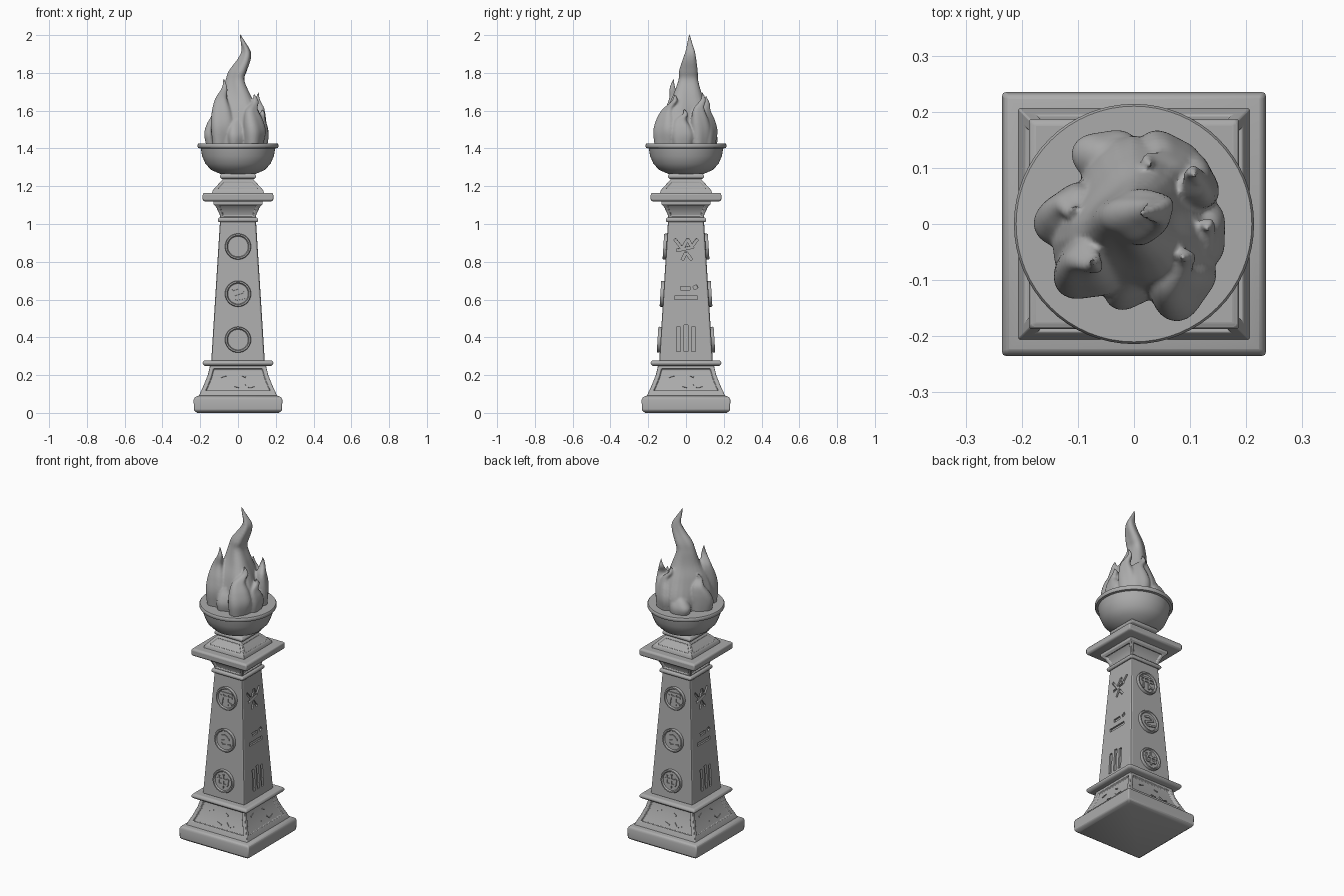
import bpy, bmesh
from math import sin, cos, pi, atan2, radians, hypot
from mathutils import Matrix, Vector

old = bpy.data.objects.get("Cube")
if old:
    bpy.data.objects.remove(old, do_unlink=True)

stone = bpy.data.materials.new("grey stone")
stone.use_nodes = True
GREY = (0.41, 0.41, 0.41, 1)
stone.diffuse_color = GREY
stone.node_tree.nodes["Principled BSDF"].inputs["Base Color"].default_value = GREY


def finish(name, bm, smooth=True):
    """Turn a bmesh into a shaded object."""
    bmesh.ops.recalc_face_normals(bm, faces=bm.faces)
    mesh = bpy.data.meshes.new(name)
    bm.to_mesh(mesh)
    bm.free()
    mesh.materials.append(stone)
    obj = bpy.data.objects.new(name, mesh)
    bpy.context.collection.objects.link(obj)
    if smooth:
        bpy.ops.object.select_all(action='DESELECT')
        obj.select_set(True)
        bpy.context.view_layer.objects.active = obj
        bpy.ops.object.shade_smooth_by_angle(angle=radians(35))
    return obj


def loft(bm, rings):
    """Skin closed rings and cap both ends; returns the faces per band."""
    loops = [[bm.verts.new(p) for p in ring] for ring in rings]
    n = len(loops[0])
    bands = [[bm.faces.new((a[i], a[(i + 1) % n], b[(i + 1) % n], b[i])) for i in range(n)]
             for a, b in zip(loops, loops[1:])]
    bm.faces.new(loops[0][::-1])
    bm.faces.new(loops[-1])
    bm.normal_update()
    return bands


def square_part(name, profile, panel=None, border=0.02, depth=0.01, bevel=0.006, smooth=True):
    """Square loft from (half width, z); panel gives the bands to recess."""
    bm = bmesh.new()
    bands = loft(bm, [[(-h, -h, z), (h, -h, z), (h, h, z), (-h, h, z)] for h, z in profile])
    if panel:
        for side in range(4):
            faces = [b[side] for b in bands[panel[0]:panel[1]]]
            bmesh.ops.inset_region(bm, faces=faces, thickness=border, use_even_offset=True)
            bmesh.ops.inset_region(bm, faces=faces, thickness=0.004, depth=-depth,
                                   use_even_offset=True)
    obj = finish(name, bm, smooth)
    mod = obj.modifiers.new("worn edges", 'BEVEL')
    mod.width, mod.segments, mod.limit_method = bevel, 2, 'ANGLE'
    mod.angle_limit = radians(40)
    return obj


def lathe(bm, profile, frame=Matrix(), steps=48):
    loft(bm, [[frame @ Vector((r * cos(2 * pi * i / steps), r * sin(2 * pi * i / steps), z))
               for i in range(steps)] for r, z in profile])


def face_frame(side, half, z, tilt):
    """Frame on a sloped side: x across, y up the slope, z outward."""
    s, c = sin(tilt), cos(tilt)
    base = Matrix(((1, 0, 0, 0), (0, s, -c, -half), (0, c, s, z), (0, 0, 0, 1)))
    return Matrix.Rotation(side * pi / 2, 4, 'Z') @ base


def stroke(bm, frame, line, width, low, high):
    """Box along a line in the frame, in hundredths."""
    x0, y0, x1, y1 = (v / 100 for v in line)
    size = Matrix.Diagonal((hypot(x1 - x0, y1 - y0), width, high - low, 1))
    place = Matrix.Translation(((x0 + x1) / 2, (y0 + y1) / 2, (low + high) / 2))
    turn = Matrix.Rotation(atan2(y1 - y0, x1 - x0), 4, 'Z')
    bmesh.ops.create_cube(bm, size=1, matrix=frame @ place @ turn @ size)


# Stacked square masonry
square_part("plinth", [(0.215, 0), (0.233, 0.012), (0.235, 0.07), (0.228, 0.084), (0.205, 0.092)])
square_part("flared_base", [(0.21, 0.08), (0.203, 0.1), (0.18, 0.15), (0.16, 0.2), (0.147, 0.255)],
            panel=(1, 4), border=0.02, depth=0.014, bevel=0.003)
square_part("lower_ledge", [(0.175, 0.248), (0.187, 0.256), (0.187, 0.27), (0.178, 0.278)])
BOTTOM, TOP, LOW_Z, HIGH_Z = 0.142, 0.095, 0.27, 1.02
column = square_part("column", [(BOTTOM, LOW_Z), (TOP, HIGH_Z)], bevel=0.01, smooth=False)
square_part("collar", [(0.1, 1.01), (0.107, 1.015), (0.107, 1.028), (0.1, 1.035)], bevel=0.004)
square_part("capital", [(0.092, 1.025), (0.097, 1.05), (0.112, 1.085), (0.13, 1.105), (0.13, 1.13)],
            panel=(0, 3), border=0.014, depth=0.008, bevel=0.002)
square_part("upper_ledge", [(0.178, 1.12), (0.187, 1.126), (0.187, 1.158), (0.18, 1.165)])
square_part("bowl_pedestal", [(0.138, 1.16), (0.134, 1.178), (0.105, 1.21), (0.082, 1.235), (0.08, 1.242)],
            panel=(1, 3), border=0.013, depth=0.006, bevel=0.002)
square_part("bowl_seat", [(0.085, 1.238), (0.095, 1.245), (0.095, 1.258), (0.085, 1.268)], bevel=0.004)

# Small worn marks on the base panels
marks = bmesh.new()
for side in range(4):
    frame = face_frame(side, 0.158, 0.17, radians(22))
    for line in ((-9, 2, -6, 3), (-2, -3, 1, -4), (4, -2, 6, -4), (6, -4, 9, -3), (2, 3, 4, 2)):
        stroke(marks, frame, line, 0.006, -0.01, 0.004)
finish("base_marks", marks)

# Round medallions on the front and back
SLOPE = (BOTTOM - TOP) / (HIGH_Z - LOW_Z)


def column_frame(side, z):
    return face_frame(side, BOTTOM - SLOPE * (z - LOW_Z), z, atan2(SLOPE, 1))


GLYPHS = {
    0.88: [(-4, 3, 4, 3), (-4, 1, 4, 1), (-2, 3, -3, -4), (1, 3, 1, -4), (1, -2, 4, -3)],
    0.63: [(-3, 2, 0, 3), (0, 3, 3, 1), (3, 1, -3, -1), (-3, -1, -1, -3), (-1, -3, 4, -2)],
    0.387: [(-4, 1, 4, 1), (0, 4, 0, -4), (-3, -2, 3, -2), (-3, 3, -3, -2), (3, 2, 3, -2)],
}
discs = bmesh.new()
for side in (0, 2):
    for z, lines in GLYPHS.items():
        frame = column_frame(side, z)
        lathe(discs, [(0.066, -0.03), (0.069, 0.01), (0.066, 0.016), (0.059, 0.016),
                      (0.054, 0.008), (0.02, 0.008)], frame, 32)
        for line in lines:
            stroke(discs, frame, line, 0.011, 0, 0.014)
finish("medallions", discs)

# Runes carved into the two other sides
RUNES = {
    0.87: [(-6, 5, -2, 0), (-2, 0, 1, 5), (1, 5, 3, 1), (3, 1, 6, 5), (-5, -1, 4, 1),
           (-2, -6, 0, -2), (0, -2, 3, -6)],
    0.63: [(-6, -2, 6, -2), (-3, 3, 2, 3), (4, 3, 6, 4)],
    0.395: [(-4, -7, -4, 6), (0, -7, 0, 7), (4, -7, 4, 6)],
}
cuts = bmesh.new()
for side in (1, 3):
    for z, lines in RUNES.items():
        for line in lines:
            stroke(cuts, column_frame(side, z), line, 0.02 if z < 0.8 else 0.014, -0.01, 0.03)
cutter = finish("rune_cutter", cuts, smooth=False)
cutter.hide_render = True
cutter.hide_set(True)
carve = column.modifiers.new("carved runes", 'BOOLEAN')
carve.object, carve.operation, carve.solver, carve.use_self = cutter, 'DIFFERENCE', 'EXACT', True

# Fire bowl with a flat top
bowl = bmesh.new()
lathe(bowl, [(0.07, 1.255), (0.1, 1.268), (0.14, 1.285), (0.172, 1.318), (0.19, 1.36), (0.197, 1.4),
             (0.21, 1.402), (0.214, 1.408), (0.214, 1.42), (0.21, 1.426), (0.1, 1.426)], steps=64)
finish("fire_bowl", bowl)


# Flame: fluted, twisting tongues fused into one body
def tongue(bm, points, phase, flute, steps=28, fine=6):
    """Loft along (x, y, z, radius) points with a smooth spline between them."""
    pts = [Vector(p) for p in points]
    pts = [2 * pts[0] - pts[1]] + pts + [2 * pts[-1] - pts[-2]]
    path = []
    for a, b, c, d in zip(pts, pts[1:], pts[2:], pts[3:]):
        for k in range(fine):
            t = k / fine
            path.append(b + (c - a) * t / 2 + (2 * a - 5 * b + 4 * c - d) * t * t / 2
                        + (3 * b - a - 3 * c + d) * t ** 3 / 2)
    path.append(pts[-2])
    rings = []
    for x, y, z, r in path:
        ring = []
        for i in range(steps):
            a = 2 * pi * i / steps
            w = max(r, 0.003) * (1 + flute * sin(3 * a + phase + 6 * z))
            ring.append((x + w * cos(a), y + w * sin(a), z))
        rings.append(ring)
    loft(bm, rings)


flame = bmesh.new()
tongue(flame, [(0, 0, 1.41, 0.13), (0, 0, 1.5, 0.138), (0, 0, 1.6, 0.11), (-0.002, 0.005, 1.68, 0.075),
               (-0.01, 0.012, 1.76, 0.05), (0.004, 0.014, 1.81, 0.047), (0.034, 0.02, 1.87, 0.035),
               (0.044, 0.024, 1.915, 0.024), (0.026, 0.02, 1.965, 0.012), (0.01, 0.018, 2.008, 0.003)],
       0.4, 0.14)
# Side tongues as base x, base y, tip x, tip y, tip z, base radius
SIDE = [(-0.085, -0.075, -0.075, -0.065, 1.77, 0.06), (-0.11, 0.01, -0.105, 0.03, 1.64, 0.062),
        (-0.045, 0.115, -0.03, 0.08, 1.57, 0.058), (0.06, 0.105, 0.03, 0.105, 1.68, 0.058),
        (0.1, 0.07, 0.11, 0.085, 1.7, 0.052), (0.11, -0.02, 0.13, -0.01, 1.61, 0.058),
        (0.075, -0.105, 0.085, -0.06, 1.69, 0.064), (-0.01, -0.1, 0.02, -0.085, 1.6, 0.052)]
for n, (bx, by, tx, ty, tz, r) in enumerate(SIDE):
    rise = tz - 1.41
    points = []
    for t, lean, sway, girth in ((0, 0, 0, 0.85), (0.28, 0, 0.004, 1), (0.5, 0.2, -0.004, 0.85),
                                 (0.7, 0.5, -0.012, 0.52), (0.86, 0.9, 0.008, 0.25), (1, 1, 0, 0.05)):
        points.append((bx + (tx - bx) * lean - by * sway * 9, by + (ty - by) * lean + bx * sway * 9,
                       1.41 + rise * t, r * girth))
    tongue(flame, points, n * 1.7, 0.12)
fire = finish("flame", flame)
fuse = fire.modifiers.new("fuse tongues", 'REMESH')
fuse.mode, fuse.voxel_size, fuse.use_smooth_shade = 'VOXEL', 0.006, True
soften = fire.modifiers.new("soften", 'SMOOTH')
soften.factor, soften.iterations = 0.5, 3
